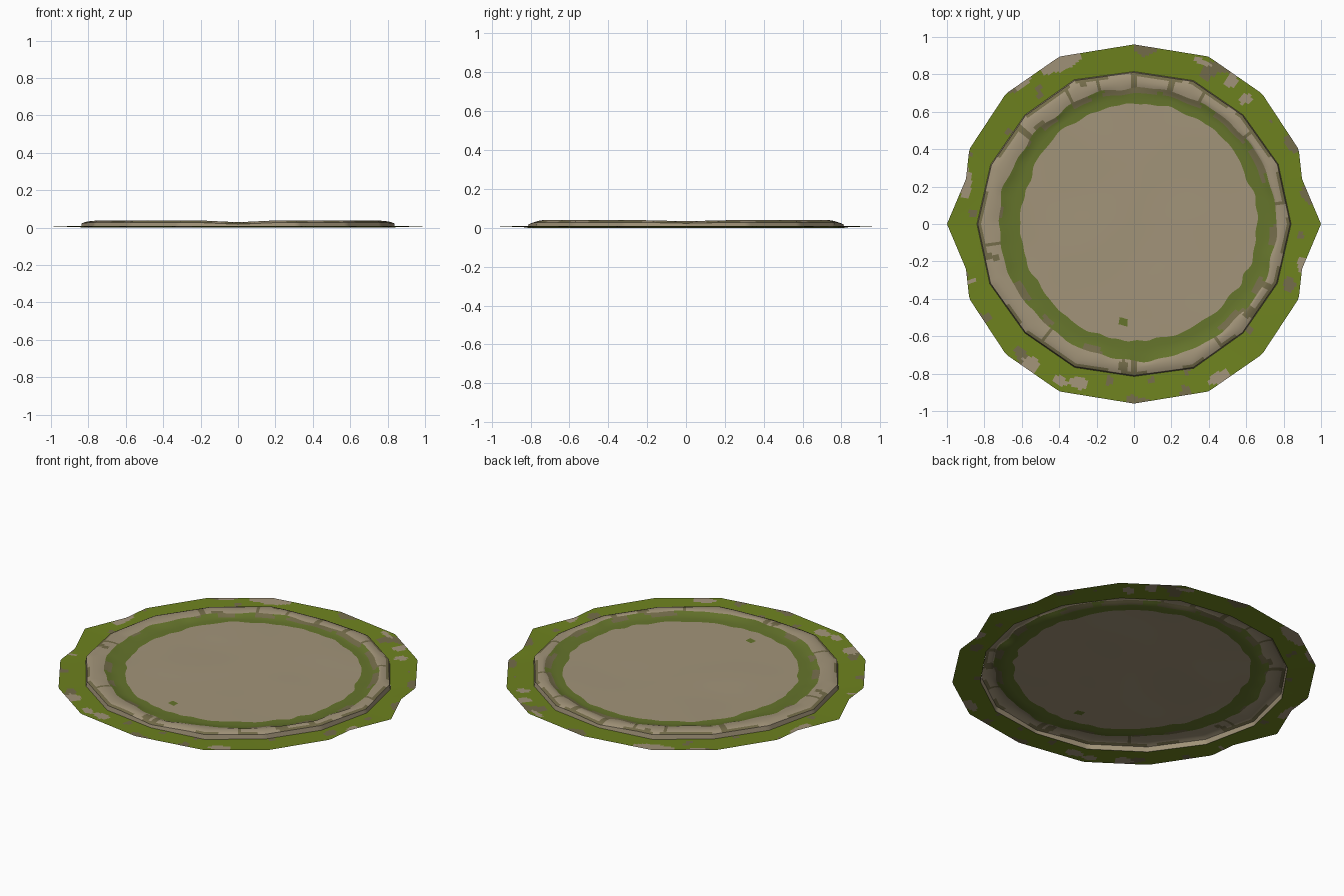
import bpy, bmesh, math
from mathutils import noise, Vector

if "Cube" in bpy.data.objects:
    bpy.data.objects.remove(bpy.data.objects["Cube"])

N = 288  # angular steps


def material(name, srgb):
    m = bpy.data.materials.new(name)
    m.diffuse_color = [((c + 0.055) / 1.055) ** 2.4 for c in srgb] + [1]
    m.use_nodes = True
    m.node_tree.nodes["Principled BSDF"].inputs["Base Color"].default_value = m.diffuse_color
    return m


STONE = material("tan stone", (0.635, 0.58, 0.475))
MORTAR = material("grey brown mortar", (0.455, 0.425, 0.29))
GRASS = material("bright grass", (0.43, 0.51, 0.12))
MOSS = material("inner moss", (0.395, 0.455, 0.17))
MATS = [STONE, MORTAR, GRASS, MOSS]


def poly_radius(knots):
    """Radius along a straight-sided polygon given as (degrees, radius)."""
    pts = [(math.radians(a), r) for a, r in knots]
    pts.append((pts[0][0] + math.tau, pts[0][1]))

    def f(t):
        t %= math.tau
        for (a, r), (b, s) in zip(pts, pts[1:]):
            if a <= t <= b + 1e-9:
                return r * s * math.sin(b - a) / (r * math.sin(t - a) + s * math.sin(b - t))
        return pts[0][1]
    return f


# Outlines of the grass edge and the sixteen-sided kerb
quad = [(0, 1.0), (15, 0.93), (24.4, 0.967), (45.5, 0.977), (66, 0.98)]
half = quad + [(90, 0.96)] + [(180 - a, r) for a, r in reversed(quad[1:])]
edge = poly_radius(half + [(a + 180, r) for a, r in half])
foot = poly_radius([(i * 22.5, (0.84, 0.835, 0.825, 0.83)[i % 4] if i % 8 != 4 else 0.815)
                    for i in range(16)])


def n(t, r, f, seed):
    return noise.noise(Vector((math.cos(t) * r * f, math.sin(t) * r * f, seed)))


def top(t):       # kerb height dips on the four axes
    d = abs((t + math.pi / 4) % (math.pi / 2) - math.pi / 4)
    depth = 0.010 if abs(math.sin(t)) > 0.7 else 0.005
    return 0.039 - depth * max(0, 1 - d / 0.28)


def lip(t):       # inner edge of the kerb stones
    return 0.742 + 0.02 * math.cos(t) - 0.012 * abs(math.sin(t)) + 0.018 * n(t, 1, 6, 3)


def slab(t):      # edge of the middle slab
    return 0.633 + 0.025 * math.cos(t) + 0.01 * math.sin(t) + 0.022 * n(t, 1, 7, 8)


def floor_z(t, r):
    return 0.020 + 0.003 * n(t, r, 3, 1)


def sheet(name, rings, rule, centre=None):
    """Rings of (radius(t), height(t, r)) skinned together; rule(t, r, band) gives the colour."""
    bm = bmesh.new()
    rows = []
    for rad, hgt in rings:
        row = []
        for i in range(N):
            t = math.tau * i / N
            r = rad(t)
            row.append(bm.verts.new((r * math.cos(t), r * math.sin(t), hgt(t, r))))
        rows.append(row)
    faces = []
    for band, (a, b) in enumerate(zip(rows, rows[1:])):
        for i in range(N):
            j = (i + 1) % N
            faces.append((bm.faces.new((a[i], a[j], b[j], b[i])), band))
    if centre is not None:
        c = bm.verts.new((0, 0, centre))
        for i in range(N):
            faces.append((bm.faces.new((rows[-1][i], rows[-1][(i + 1) % N], c)), len(rows)))
    for f, band in faces:
        p = f.calc_center_median()
        t = math.atan2(p.y, p.x) % math.tau
        f.material_index = MATS.index(rule(t, math.hypot(p.x, p.y), band))
        f.smooth = True
    bm.normal_update()
    me = bpy.data.meshes.new(name)
    bm.to_mesh(me)
    bm.free()
    for m in MATS:
        me.materials.append(m)
    ob = bpy.data.objects.new(name, me)
    bpy.context.collection.objects.link(ob)
    bpy.context.view_layer.objects.active = ob
    ob.select_set(True)
    bpy.ops.object.shade_smooth_by_angle(angle=math.radians(50))
    ob.select_set(False)


# Loose stones lying in the grass: x, y, half length, half width
STONES = [(-0.39, 0.86, 0.11, 0.045), (-0.30, -0.85, 0.05, 0.035), (-0.39, -0.84, 0.035, 0.03),
          (-0.90, 0.22, 0.03, 0.09), (-0.60, 0.76, 0.06, 0.03), (0.52, 0.77, 0.03, 0.05),
          (0.60, 0.67, 0.025, 0.04), (0.36, 0.87, 0.05, 0.015), (-0.55, -0.75, 0.05, 0.04),
          (0.90, -0.22, 0.025, 0.04), (0.46, -0.82, 0.06, 0.03), (-0.87, -0.31, 0.015, 0.03)]


def grass_rule(t, r, band):
    x, y = r * math.cos(t), r * math.sin(t)
    wob = 1 + 0.5 * n(t, r, 14, 5)
    # stones are turned to follow the ring on the diagonals
    for sx, sy, a, b in STONES:
        ang = math.atan2(sy, sx) + math.pi / 2 if abs(sx * sy) > 0.25 else 0
        dx, dy = x - sx, y - sy
        u = dx * math.cos(ang) + dy * math.sin(ang)
        v = dy * math.cos(ang) - dx * math.sin(ang)
        if (u / a) ** 2 + (v / b) ** 2 < wob:
            return STONE
    return MORTAR if n(t, r, 9, 12) > 0.40 else GRASS


def mix(f, g, k):
    return lambda t: f(t) * (1 - k) + g(t) * k


# Outer grass skirt
sheet("grass_skirt", [(mix(edge, foot, k / 12), lambda t, r, k=k: 0.008 - 0.006 * k / 12)
                      for k in range(13)], grass_rule)

# Raised stone kerb with mortar joints
JOINTS = [math.radians(a) for a in (8, 38, 62, 75, 90, 104, 117, 140, 188, 232, 270, 306, 335)]


def kerb_rule(t, r, band):
    if band == 1 and n(t, 1, 5, 20) > -0.15:
        return MORTAR
    if band >= 1 and min(abs(t - j) for j in JOINTS) < 0.011:
        return MORTAR
    return MORTAR if band > 1 and n(t, r, 9, 30) > 0.5 else STONE


sheet("stone_kerb", [
    (foot, lambda t, r: 0.0),
    (lambda t: foot(t) - 0.005, lambda t, r: top(t) - 0.011),
    (lambda t: foot(t) - 0.022, lambda t, r: top(t) - 0.004),
    (lambda t: foot(t) - 0.045, lambda t, r: top(t)),
    (mix(lambda t: foot(t) - 0.045, lip, 0.6), lambda t, r: top(t) - 0.001),
    (lip, lambda t, r: top(t) - 0.005)], kerb_rule)


# Mossy ring sloping down inside the kerb
def moss_rule(t, r, band):
    back = math.sin(t) > 0.3
    if band < 2 and n(t, r, 7, 40) > (-0.1 if back else 0.2):
        return MORTAR
    return MOSS


sheet("moss_ring", [
    (lip, lambda t, r: top(t) - 0.005),
    (mix(lip, slab, 0.15), lambda t, r: 0.6 * top(t) + 0.006),
    (mix(lip, slab, 0.35), lambda t, r: 0.0225),
    (mix(lip, slab, 0.65), floor_z),
    (slab, floor_z)], moss_rule)

# Gently uneven middle slab with one small moss spot
sheet("middle_slab", [(lambda t, k=k: slab(t) * (1 - k / 16), floor_z) for k in range(16)],
      lambda t, r, band: MOSS if math.hypot(r * math.cos(t) + 0.06, r * math.sin(t) + 0.525) < 0.024 else STONE,
      centre=floor_z(0, 0))
